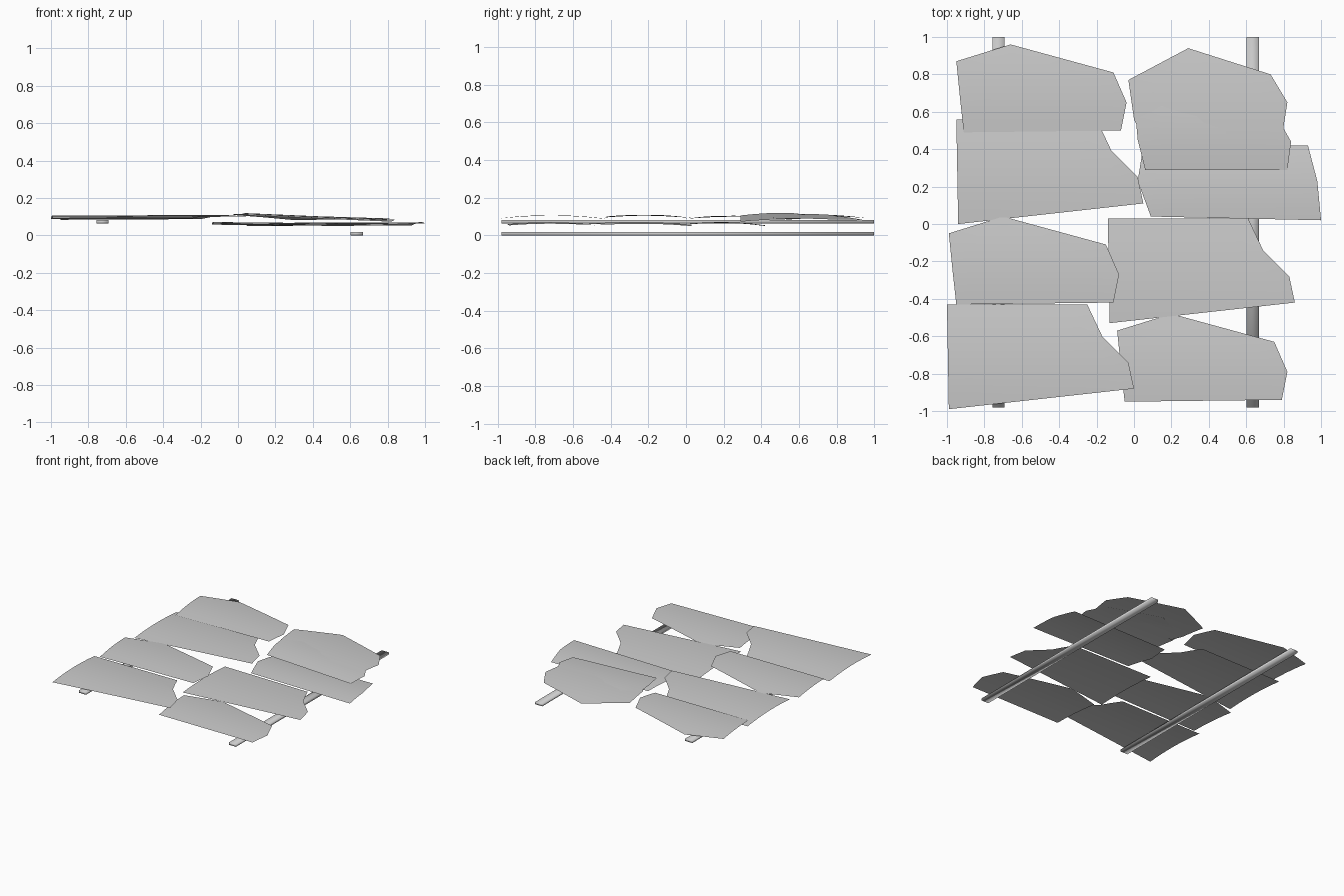
import bpy, bmesh
from mathutils import Vector

cube = bpy.data.objects.get("Cube")
if cube:
    bpy.data.objects.remove(cube)


def make_material(name, value):
    mat = bpy.data.materials.new(name)
    mat.use_nodes = True
    mat.diffuse_color = (value, value, value, 1)
    mat.node_tree.nodes["Principled BSDF"].inputs["Base Color"].default_value = mat.diffuse_color
    return mat


grey = make_material("plain_grey", 0.6)


def finish(name, bm):
    mesh = bpy.data.meshes.new(name)
    bm.to_mesh(mesh)
    bm.free()
    mesh.materials.append(grey)
    for poly in mesh.polygons:
        poly.use_smooth = True
    obj = bpy.data.objects.new(name, mesh)
    bpy.context.collection.objects.link(obj)
    return obj


# Broken shingle outlines, measured from the lower left corner
PEAKED = [(0.04, 0), (0.88, 0.01), (0.91, 0.16), (0.84, 0.32),
          (0.29, 0.47), (0, 0.38), (0.02, 0.18)]
SLANTED = [(0.01, 0), (1.0, 0.11), (0.97, 0.25), (0.83, 0.39), (0.75, 0.56), (0, 0.56)]
STEEP = [(0.05, 0), (0.81, 0), (0.83, 0.15), (0.75, 0.29), (0.31, 0.43), (0, 0.27), (0.01, 0.16)]
WIDE = [(0.08, 0.02), (0.99, 0), (0.97, 0.21), (0.92, 0.40), (0.04, 0.40), (0.01, 0.21)]
TALL = [(0.07, 0.02), (0.82, 0), (0.85, 0.19), (0.76, 0.34), (0.32, 0.48), (0, 0.31), (0.03, 0.1)]


def shingle(name, outline, x, y, z, slope_x, slope_y, arch):
    """Thin sheet, tilted both ways and bowed along y."""
    bm = bmesh.new()
    bm.faces.new([bm.verts.new((x + px, y + py, 0)) for px, py in outline])
    w = max(p[0] for p in outline)
    h = max(p[1] for p in outline)
    for axis, start, size in ((0, x, w), (1, y, h)):
        for i in range(1, 6):
            co, no = Vector((0, 0, 0)), Vector((0, 0, 0))
            co[axis] = start + size * i / 6
            no[axis] = 1
            bmesh.ops.bisect_plane(bm, geom=bm.verts[:] + bm.edges[:] + bm.faces[:],
                                   plane_co=co, plane_no=no)
    for v in bm.verts:
        u = (v.co.x - x) / w - 0.5
        t = (v.co.y - y) / h - 0.5
        v.co.z = z + slope_x * u + slope_y * t + arch * (1 - 4 * t * t)
    return finish(name, bm)


# Left column, back to front
shingle("left_shingle_back", PEAKED, -0.99 + 0.04, 0.49, 0.095, 0.005, -0.005, 0.012)
shingle("left_shingle_mid_back", SLANTED, -0.95, 0, 0.088, 0.005, -0.005, 0.014)
shingle("left_shingle_mid_front", PEAKED, -0.99, -0.43, 0.095, 0.005, -0.005, 0.012)
shingle("left_shingle_front", SLANTED, -1, -0.99, 0.09, 0.002, -0.002, 0.016)

# Right column, back to front
shingle("right_shingle_back", TALL, -0.03, 0.46, 0.09, -0.026, -0.022, 0.01)
shingle("right_shingle_top", STEEP, 0.01, 0.29, 0.09, -0.036, 0.0, 0.012)
shingle("right_shingle_middle", WIDE, 0.01, 0.02, 0.056, 0.004, -0.008, 0.012)
shingle("right_shingle_mid_front", SLANTED, -0.14, -0.53, 0.054, -0.01, -0.004, 0.012)
shingle("right_shingle_front", PEAKED, -0.09, -0.96 + 0.01, 0.054, -0.008, -0.004, 0.012)


# Long battens under the shingles
def batten(name, x, z):
    bm = bmesh.new()
    bmesh.ops.create_cube(bm, size=1)
    for v in bm.verts:
        v.co = Vector((x + v.co.x * 0.065, 0.01 + v.co.y * 1.98, z + v.co.z * 0.018))
    finish(name, bm)


batten("left_batten", -0.725, 0.072)
batten("right_batten", 0.635, 0.014 - 0.005)
